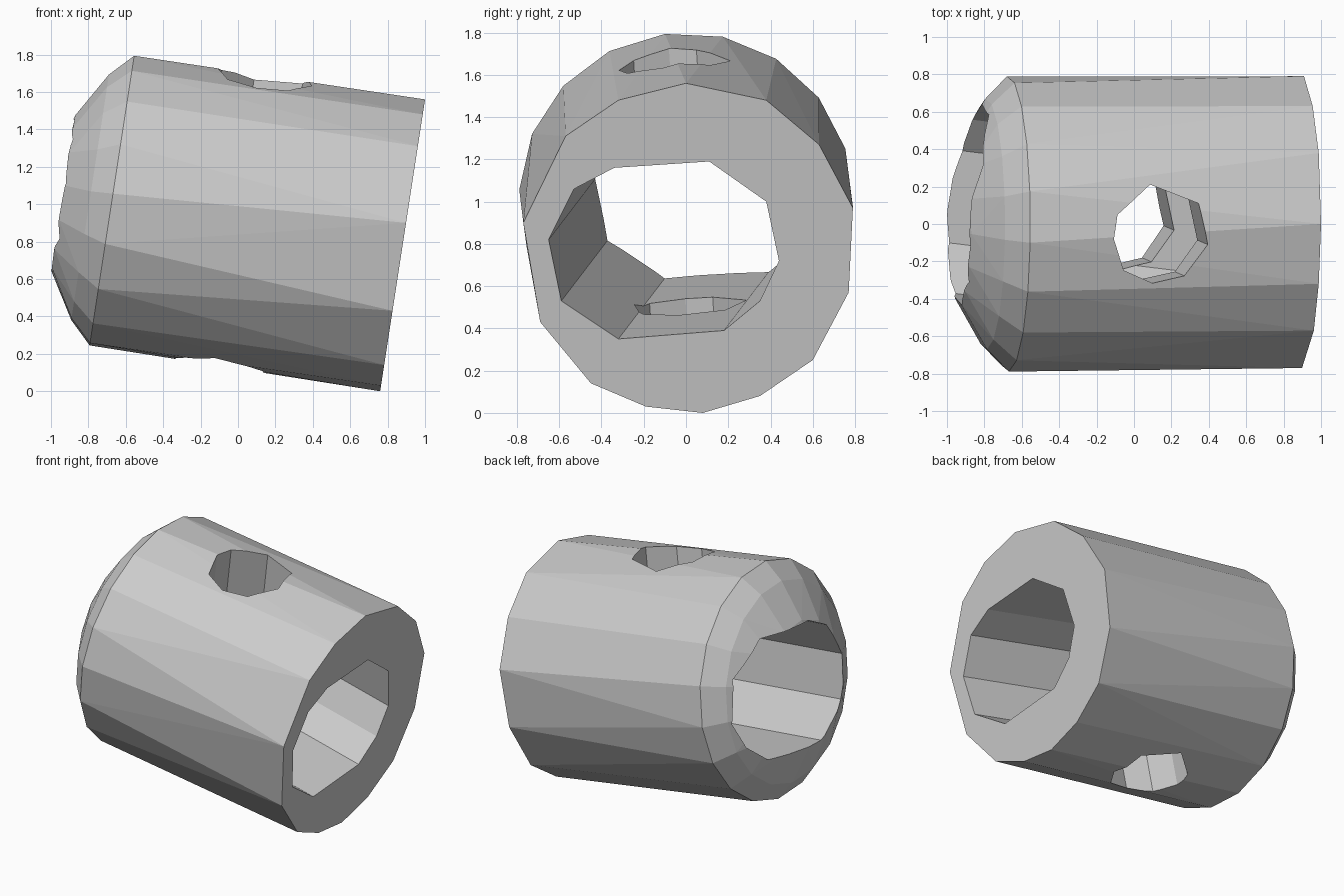
import bpy, bmesh, math
from mathutils import Vector

if "Cube" in bpy.data.objects:
    bpy.data.objects.remove(bpy.data.objects["Cube"])

# Tilted frame: u runs from the flat end to the domed end, v is "up" across it
ORIGIN = Vector((0.88, 0, 0.78))
U = Vector((-0.988, 0, 0.152))
V = Vector((0.152, 0, 0.988))


def place(u, y, v):
    return ORIGIN + U * u + V * v + Vector((0, y, 0))


def hull_object(name, points):
    bm = bmesh.new()
    for p in points:
        bm.verts.new(p)
    res = bmesh.ops.convex_hull(bm, input=bm.verts[:])
    loose = [v for v in bm.verts if not v.link_faces]
    bmesh.ops.delete(bm, geom=loose, context='VERTS')
    bmesh.ops.dissolve_limit(bm, angle_limit=0.002, verts=bm.verts[:], edges=bm.edges[:])
    bmesh.ops.recalc_face_normals(bm, faces=bm.faces[:])
    mesh = bpy.data.meshes.new(name)
    bm.to_mesh(mesh)
    bm.free()
    ob = bpy.data.objects.new(name, mesh)
    bpy.context.collection.objects.link(ob)
    return ob


def ring(u, r, n, start):
    angles = [start + 2 * math.pi * i / n for i in range(n)]
    return [place(u, r * math.cos(a), r * math.sin(a)) for a in angles]


def cut(target, cutter):
    cutter.hide_render = True
    mod = target.modifiers.new("cut", 'BOOLEAN')
    mod.operation = 'DIFFERENCE'
    mod.solver = 'EXACT'
    mod.object = cutter
    bpy.context.view_layer.objects.active = target
    bpy.ops.object.modifier_apply(modifier=mod.name)
    bpy.data.objects.remove(cutter)


# Outer body: uneven 14-sided flat end, finer shoulder and faceted dome
flat_end = [(.08, 0), (.35, .08), (.6, .25), (.77, .57), (.79, .97), (.63, 1.27),
            (.38, 1.48), (0, 1.56), (-.32, 1.48), (-.57, 1.31), (-.77, .9),
            (-.69, .43), (-.45, .14), (-.19, .03)]
body_points = [place(0, y, (z - .78) / .988) for y, z in flat_end]
top = math.pi / 2 + 0.127
for u, r, n in ((1.573, .79, 18), (1.691, .67, 18), (1.836, .425, 14), (1.87, .3, 12)):
    body_points += ring(u, r, n, top)
body = hull_object("sleeve_body", body_points)

# Oval main bore, slanting sideways towards the domed end
bore = [(-.65, .82), (-.53, 1.06), (-.34, 1.16), (.11, 1.19), (.38, 1.0), (.44, .72),
        (.35, .53), (.18, .39), (-.32, .35), (-.59, .53)]
cut(body, hull_object("bore_cutter", [place(u, y + .12 * u, (z - .78) / .988 + .005 * u)
                                      for u in (-.3, 2.3) for y, z in bore]))

# Small cross hole through both walls
hole = [(-.05, .26), (.21, .16), (.26, -.06), (.14, -.23), (-.03, -.27), (-.19, -.2),
        (-.25, -.03), (-.23, .1)]
cut(body, hull_object("cross_hole_cutter", [place(.87 - x, y - .065 * v, v)
                                            for v in (-1.1, 1.1) for x, y in hole]))
